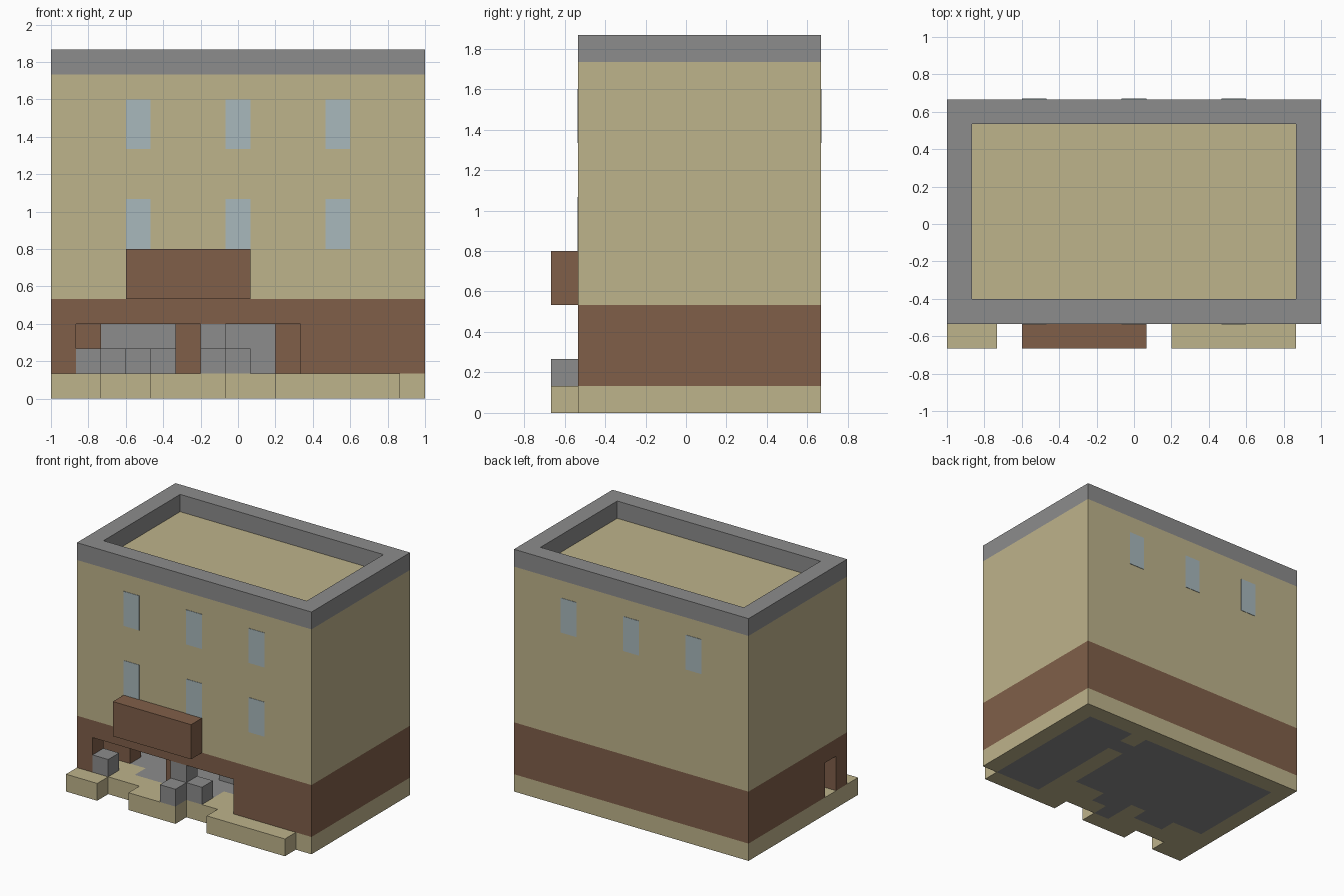
import bpy
import bmesh

cube = bpy.data.objects.get("Cube")
if cube:
    bpy.data.objects.remove(cube, do_unlink=True)

COLS, ROWS = 15, 10
U = 2 / COLS  # one building block


def material(name, rgb):
    linear = [((c / 255 + 0.055) / 1.055) ** 2.4 for c in rgb] + [1.0]
    mat = bpy.data.materials.new(name)
    mat.use_nodes = True
    mat.diffuse_color = linear
    shader = next(n for n in mat.node_tree.nodes if n.type == 'BSDF_PRINCIPLED')
    shader.inputs["Base Color"].default_value = linear
    shader.inputs["Roughness"].default_value = 0.9
    return mat


sand = material("sand_plaster", (190, 179, 139))
grey = material("grey_stone", (140, 140, 140))
brown = material("brown_wood", (128, 95, 73))
glass = material("pale_blue_glass", (168, 184, 188))


def storey(name, inside, level, levels, mats, paint=lambda i, j: 0):
    """Raise every plan cell (i, j) accepted by the rule into a solid."""
    bm = bmesh.new()
    z = level * U
    for i in range(COLS):
        for j in range(ROWS):
            if not inside(i, j):
                continue
            x, y = (i - COLS / 2) * U, (j - ROWS / 2) * U
            corners = ((x, y), (x + U, y), (x + U, y + U), (x, y + U))
            face = bm.faces.new([bm.verts.new((a, b, z)) for a, b in corners])
            face.material_index = paint(i, j)
    bmesh.ops.remove_doubles(bm, verts=bm.verts[:], dist=0.001)
    mesh = bpy.data.meshes.new(name)
    bm.to_mesh(mesh)
    bm.free()
    for mat in mats:
        mesh.materials.append(mat)
    obj = bpy.data.objects.new(name, mesh)
    bpy.context.collection.objects.link(obj)
    solid = obj.modifiers.new("height", 'SOLIDIFY')
    solid.thickness = levels * U
    solid.offset = 1
    return obj


def block(name, i, j, level, mat, wide=1, high=1):
    return storey(name, lambda a, b: i <= a < i + wide and b == j, level, high, [mat])


# Base slab with a stepped front pavement and a paved floor
def base_plan(i, j):
    return j > 0 or i < 2 or 4 <= i <= 6 or 9 <= i <= 13


def paving(i, j):
    main_room = 1 <= i <= 9 and 3 <= j <= 8
    side_room = 11 <= i <= 13 and 1 <= j <= 8
    entrance = j == 2 and 3 <= i <= 7 and i != 5
    return int(main_room or side_room or entrance or (i, j) in {(6, 1), (10, 7)})


storey("base_floor", base_plan, 0, 1, [sand, grey], paving)


# Ground floor walls with a wide front opening and a side door
def wall_plan(i, j):
    if j == 0 or (j == 1 and 1 <= i <= 9) or (i, j) == (0, 2):
        return False
    outer = i in (0, 14) or j in (1, 9)
    partition = i == 10 and j != 7
    return outer or partition or (i, j) in {(5, 2), (1, 3)}


storey("ground_floor_walls", wall_plan, 1, 2, [brown])
storey("lintel_band", lambda i, j: j > 0, 3, 1, [brown])

# Upper storeys and parapet
storey("upper_storeys", lambda i, j: j > 0, 4, 9, [sand])
storey("roof_parapet", lambda i, j: j > 0 and (i in (0, 14) or j in (1, 9)),
       13, 1, [grey])

# Front sign board
block("sign_board", 3, 0, 4, brown, wide=5, high=2)

# Crates and stone posts around the entrance
block("left_crate", 1, 1, 1, grey)
block("front_crate", 6, 0, 1, grey)
block("middle_crate", 7, 1, 1, grey)
block("entrance_post", 6, 1, 1, grey, high=2)

# Interior furniture
block("back_shelf", 2, 8, 1, grey, wide=3, high=2)
block("tall_counter", 7, 4, 1, grey, wide=2, high=2)
for n, (i, j) in enumerate(((2, 6), (3, 7), (4, 6))):
    block(f"stool_{n + 1}", i, j, 1, grey)


# Window panes
def window(name, i, level, y):
    bpy.ops.mesh.primitive_cube_add(size=1, location=((i - 7) * U, y, (level + 1) * U))
    pane = bpy.context.object
    pane.name = name
    pane.scale = (U, 0.006, 2 * U)
    pane.data.materials.append(glass)


for column in (3, 7, 11):
    window(f"front_lower_window_{column}", column, 6, -4 * U)
    window(f"front_upper_window_{column}", column, 10, -4 * U)
    window(f"back_upper_window_{column}", column, 10, 5 * U)
